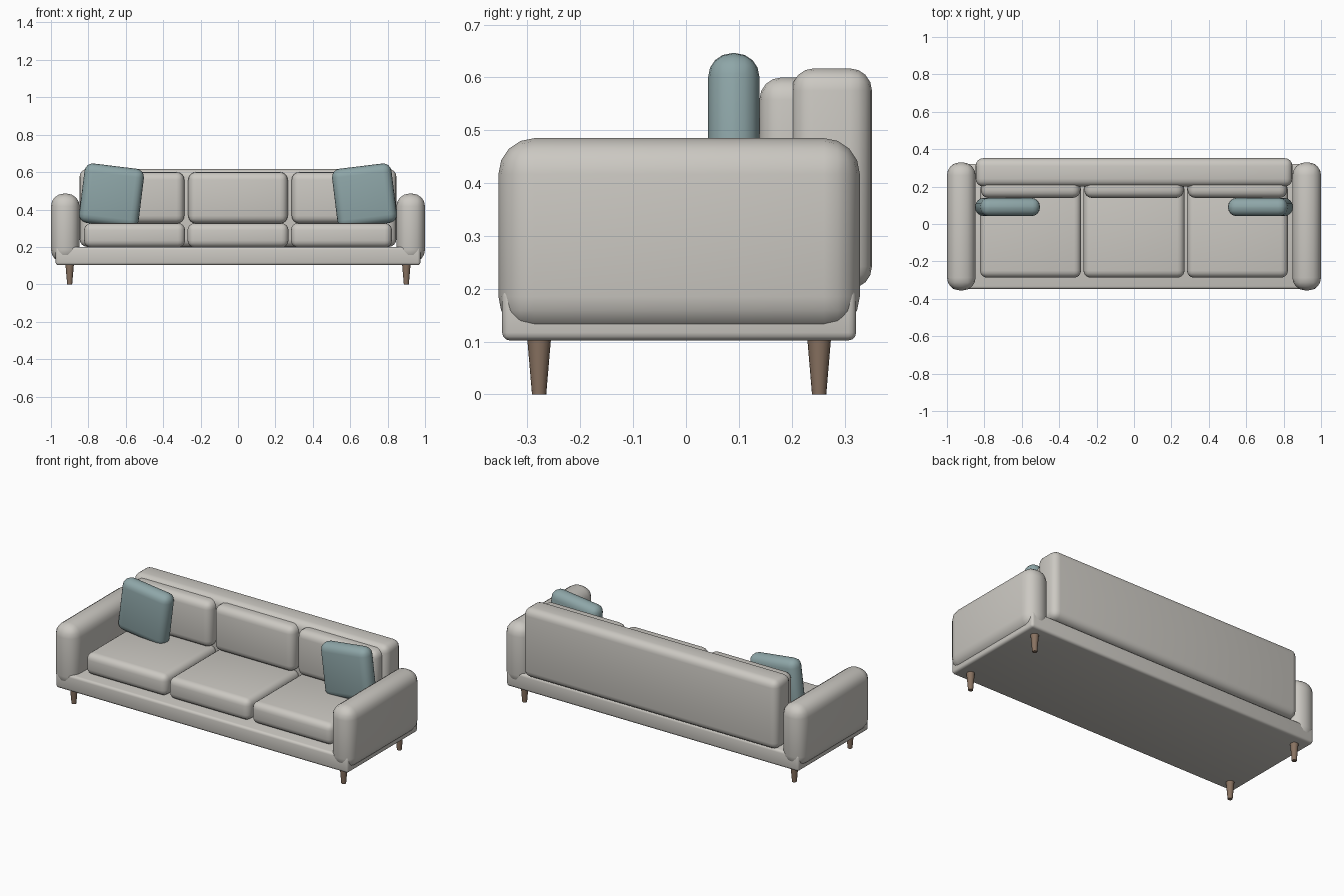
import bpy
import math

cube = bpy.data.objects.get("Cube")
if cube:
    bpy.data.objects.remove(cube, do_unlink=True)


def make_material(name, rgb):
    mat = bpy.data.materials.new(name)
    mat.use_nodes = True
    mat.diffuse_color = (*rgb, 1)
    mat.node_tree.nodes["Principled BSDF"].inputs["Base Color"].default_value = (*rgb, 1)
    return mat


fabric = make_material("warm grey fabric", (0.60, 0.58, 0.54))
teal = make_material("dusty teal fabric", (0.27, 0.38, 0.39))
wood = make_material("brown wood", (0.25, 0.17, 0.12))


def finish(obj, name, mat, angle):
    obj.name = obj.data.name = name
    obj.data.materials.append(mat)
    bpy.ops.object.shade_smooth_by_angle(angle=math.radians(angle))


def soft_box(name, mat, x, y, z, radius, segments=4, tilt=0):
    """Rounded box from (min, max) ranges, optionally tilted about y."""
    spans = (x, y, z)
    bpy.ops.mesh.primitive_cube_add(size=1, location=[(a + b) / 2 for a, b in spans])
    obj = bpy.context.object
    obj.scale = [b - a for a, b in spans]
    bpy.ops.object.transform_apply(location=False, rotation=False, scale=True)
    bevel = obj.modifiers.new("rounding", 'BEVEL')
    bevel.width = radius
    bevel.segments = segments
    bpy.ops.object.modifier_apply(modifier=bevel.name)
    obj.rotation_euler.y = math.radians(tilt)
    finish(obj, name, mat, 40)
    return obj


# Frame and backrest
soft_box("base", fabric, (-0.975, 0.975), (-0.348, 0.322), (0.102, 0.20), 0.015, 3)
soft_box("backrest", fabric, (-0.847, 0.847), (0.20, 0.352), (0.20, 0.617), 0.042)

# Three seat cushions and three back cushions
for label, cx in (("right", -0.553), ("middle", 0), ("left", 0.553)):
    span = (cx - 0.27, cx + 0.27)
    soft_box(label + "_seat_cushion", fabric, span, (-0.287, 0.22), (0.197, 0.327), 0.038)
    back = (cx - 0.266, cx + 0.266)
    soft_box(label + "_back_cushion", fabric, back, (0.139, 0.26), (0.325, 0.60), 0.042)

# Arms, throw pillows and legs on both sides
for label, s in (("right", -1), ("left", 1)):
    soft_box(label + "_arm", fabric, sorted((s * 0.847, s)), (-0.355, 0.329),
             (0.117, 0.485), 0.068)
    px = s * 0.676
    soft_box(label + "_throw_pillow", teal, (px - 0.16, px + 0.16), (0.042, 0.139),
             (0.313, 0.633), 0.045, tilt=-7 * s)
    for end, y in (("front", -0.278), ("back", 0.252)):
        bpy.ops.mesh.primitive_cone_add(vertices=16, radius1=0.0135, radius2=0.0225,
                                        depth=0.106, location=(s * 0.9, y, 0.053))
        finish(bpy.context.object, f"{end}_{label}_leg", wood, 40)
